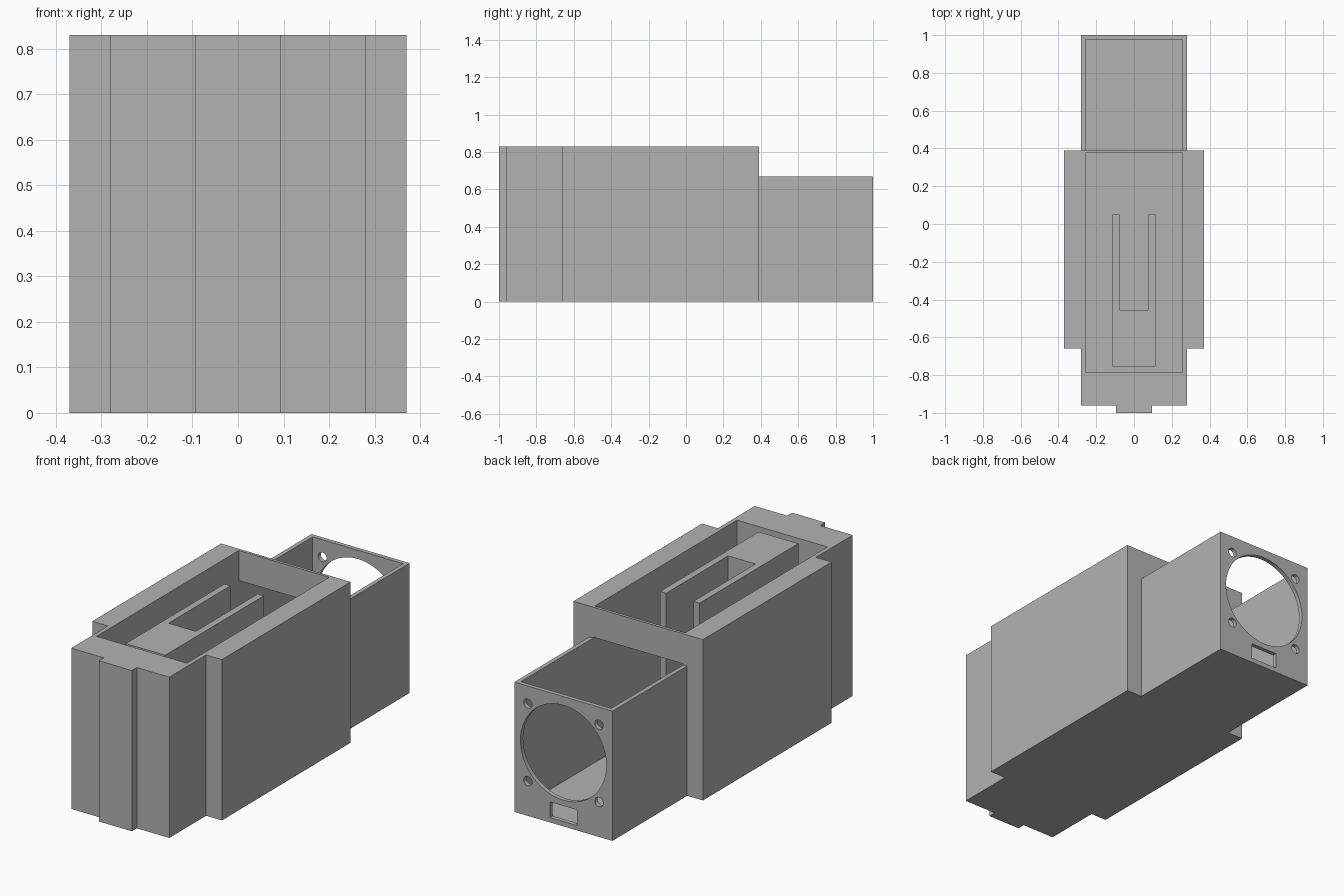
import bpy, bmesh
from math import radians
from mathutils import Matrix

cube = bpy.data.objects.get("Cube")
if cube:
    bpy.data.objects.remove(cube, do_unlink=True)

grey = bpy.data.materials.new("plain grey")
grey.use_nodes = True
colour = (0.45, 0.45, 0.45, 1)
grey.diffuse_color = colour
grey.node_tree.nodes["Principled BSDF"].inputs["Base Color"].default_value = colour


def add_object(name, bm):
    bmesh.ops.recalc_face_normals(bm, faces=bm.faces)
    mesh = bpy.data.meshes.new(name)
    bm.to_mesh(mesh)
    bm.free()
    mesh.materials.append(grey)
    obj = bpy.data.objects.new(name, mesh)
    bpy.context.collection.objects.link(obj)
    return obj


def prism(name, half_plan, bottom, top):
    """Mirror a half plan across x and extrude it upwards."""
    plan = half_plan + [(-x, y) for x, y in reversed(half_plan) if x]
    bm = bmesh.new()
    face = bm.faces.new([bm.verts.new((x, y, bottom)) for x, y in plan])
    up = bmesh.ops.extrude_face_region(bm, geom=[face])["geom"]
    verts = [v for v in up if isinstance(v, bmesh.types.BMVert)]
    bmesh.ops.translate(bm, verts=verts, vec=(0, 0, top - bottom))
    return add_object(name, bm)


def block(name, half_width, front, back, bottom, top):
    return prism(name, [(half_width, front), (half_width, back)], bottom, top)


def drill(name, x, z, radius, sides):
    bm = bmesh.new()
    place = Matrix.Translation((x, 1, z)) @ Matrix.Rotation(radians(90), 4, "X")
    bmesh.ops.create_cone(bm, cap_ends=True, segments=sides, radius1=radius,
                          radius2=radius, depth=0.1, matrix=place)
    return add_object(name, bm)


def carve(target, cutters):
    for cutter in cutters:
        mod = target.modifiers.new("cut", "BOOLEAN")
        mod.operation = "DIFFERENCE"
        mod.solver = "EXACT"
        mod.object = cutter
    graph = bpy.context.evaluated_depsgraph_get()
    mesh = bpy.data.meshes.new_from_object(target.evaluated_get(graph))
    target.modifiers.clear()
    target.data = mesh
    for cutter in cutters:
        bpy.data.objects.remove(cutter, do_unlink=True)


WALL = 0.022
INNER = 0.258
FAN_Z = 0.38

# Stepped housing: front rib, nose, wide body and rear fan box
housing = prism("housing", [(0.094, -1), (0.094, -0.96), (0.28, -0.96),
                            (0.28, -0.66), (0.37, -0.66), (0.37, 0.39),
                            (0.28, 0.39), (0.28, 1)], 0, 0.83)

# Lower roof line, main well, rear well, doorway and fan openings
cutters = [
    block("rear_step_cutter", 0.5, 0.39, 1.2, 0.67, 1),
    block("main_well_cutter", INNER, -0.785, 0.375, WALL, 1),
    block("rear_well_cutter", INNER, 0.3, 1 - WALL, WALL, 0.675),
    block("cable_slot_cutter", 0.077, 0.95, 1.05, 0.025, 0.106),
    drill("fan_hole_cutter", 0, FAN_Z, 0.245, 64),
]
for x in (-0.203, 0.203):
    for z in (-0.2, 0.2):
        cutters.append(drill("screw_hole_cutter", x, FAN_Z + z, 0.024, 24))
carve(housing, cutters)

# Forked divider standing in the main well
prism("forked_divider", [(0.113, -0.755), (0.113, 0.05), (0.078, 0.05),
                         (0.078, -0.455)], 0.01, 0.82)

# Smooth the round holes while keeping the corners crisp
bpy.ops.object.select_all(action="DESELECT")
housing.select_set(True)
bpy.context.view_layer.objects.active = housing
bpy.ops.object.shade_smooth_by_angle(angle=radians(30))
